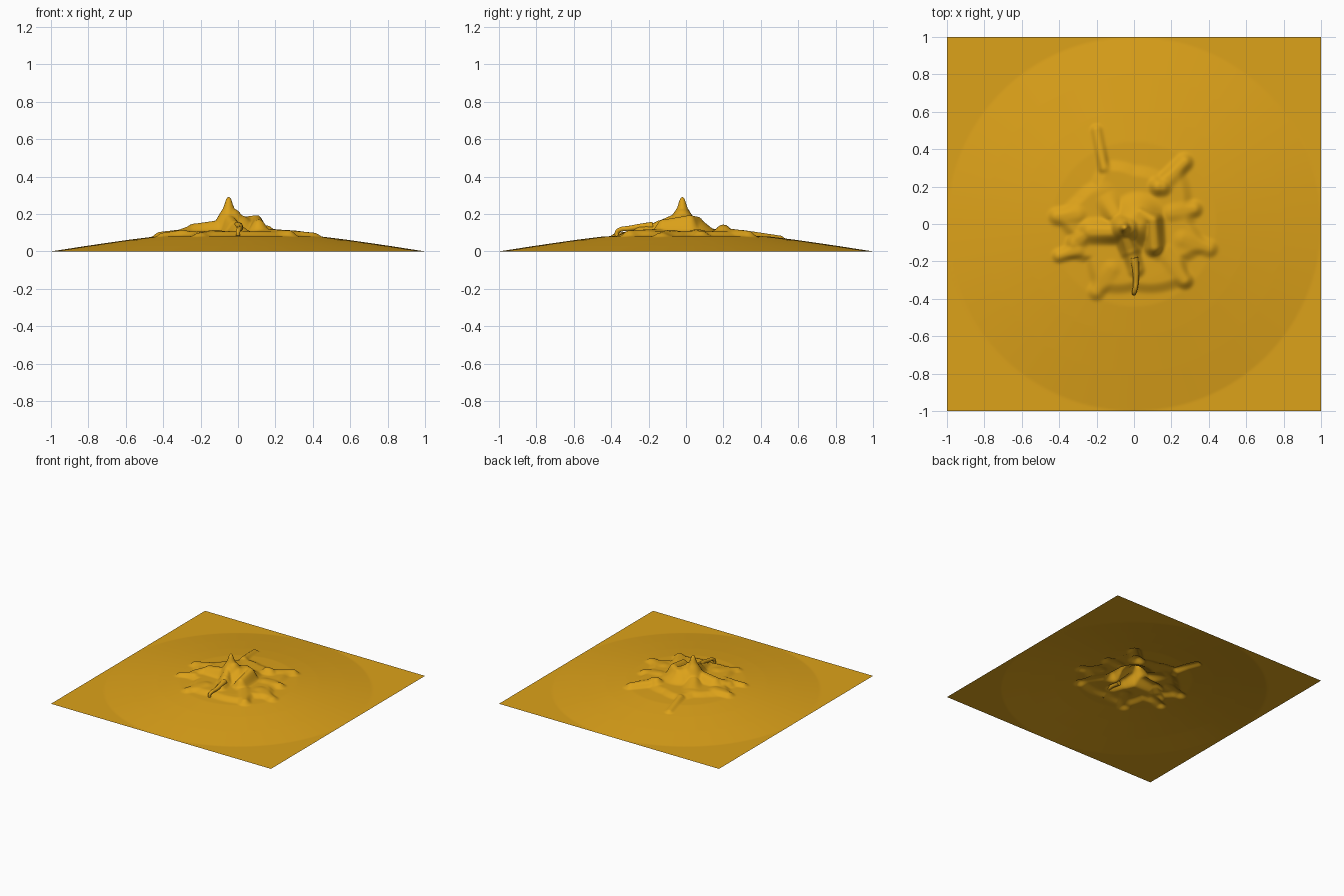
import bpy, bmesh, math

if "Cube" in bpy.data.objects:
    bpy.data.objects.remove(bpy.data.objects["Cube"])

# Broad dome: radius -> height, flat outside the unit circle
DOME = [(0, .085), (.3, .085), (.44, .08), (.6, .06), (.8, .031), (1.0, 0), (2, 0)]

# Irregular plateau outline (angle in degrees, radius)
RIM = [(0, .34), (20, .34), (48, .41), (62, .32), (90, .32), (115, .38), (135, .33),
       (155, .36), (178, .43), (190, .37), (203, .43), (218, .34), (240, .42),
       (270, .37), (310, .43), (325, .36), (342, .42), (360, .34)]

# Ridges: x1, y1, height1, x2, y2, height2, width
RIDGES = [
    (-.05, -.02, .292, -.05, -.02, .285, .05),    # summit
    (-.05, -.02, .235, -.03, -.02, .225, .10),    # summit skirt
    (.00, .00, .195, .02, .02, .185, .14),        # central mound
    (.03, .06, .185, .10, .02, .193, .06),        # curled shoulder
    (.10, .02, .193, .11, -.12, .17, .06),
    (.11, -.12, .16, .13, -.15, .12, .05),
    (-.05, -.06, .20, -.02, -.14, .165, .06),     # front spur
    (-.02, -.14, .16, .01, -.24, .135, .05),
    (-.08, -.04, .17, -.23, -.04, .148, .07),     # left arm
    (-.23, -.04, .148, -.31, -.10, .115, .05),
    (-.10, .05, .15, -.16, .16, .115, .07),
    (.13, .20, .143, .15, .20, .138, .055),       # rear bump
    (.14, .20, .125, .27, .33, .11, .05),
    (-.16, .30, .115, -.20, .50, .085, .035),     # rear crest
    (-.30, .05, .118, -.41, .04, .105, .05),      # outer lobes
    (-.30, -.14, .115, -.40, -.17, .10, .04),
    (-.12, -.24, .115, -.20, -.36, .10, .05),
    (.16, -.15, .12, .27, -.30, .112, .05),
    (.26, -.08, .115, .40, -.13, .10, .05),
    (.20, .06, .118, .32, .08, .11, .05),
]

def lerp_table(table, t):
    for (a, va), (b, vb) in zip(table, table[1:]):
        if t <= b:
            return va + (vb - va) * (t - a) / (b - a)
    return table[-1][1]

def smooth(t):
    t = max(0, min(1, t))
    return t * t * (3 - 2 * t)

def height(x, y):
    r = math.hypot(x, y)
    base = lerp_table(DOME, r)
    if r > .62:
        return base
    edge = lerp_table(RIM, math.degrees(math.atan2(y, x)) % 360)
    base += .022 * smooth((edge - r) / .07)
    extra = 0
    for x1, y1, h1, x2, y2, h2, w in RIDGES:
        dx, dy = x2 - x1, y2 - y1
        n = dx * dx + dy * dy
        t = max(0, min(1, ((x - x1) * dx + (y - y1) * dy) / n)) if n else 0
        d = math.hypot(x - x1 - t * dx, y - y1 - t * dy)
        lift = (h1 + (h2 - h1) * t - base) * smooth(1.15 - d / w)
        extra = max(extra, lift)
    return base + extra

def finish(ob):
    for p in ob.data.polygons:
        p.use_smooth = True
    ob.data.materials.append(gold)

gold = bpy.data.materials.new("ochre")
gold.diffuse_color = (.72, .36, .01, 1)
gold.use_nodes = True
gold.node_tree.nodes["Principled BSDF"].inputs["Base Color"].default_value = gold.diffuse_color

# Terrain sheet, open underneath
bm = bmesh.new()
bmesh.ops.create_grid(bm, x_segments=220, y_segments=220, size=1)
for v in bm.verts:
    v.co.z = height(v.co.x, v.co.y)
for _ in range(1):
    bmesh.ops.smooth_vert(bm, verts=[v for v in bm.verts if v.co.xy.length < .55],
                          factor=.5, use_axis_z=True)
mesh = bpy.data.meshes.new("terrain_sheet")
bm.to_mesh(mesh)
bm.free()
terrain = bpy.data.objects.new("terrain_sheet", mesh)
bpy.context.collection.objects.link(terrain)
finish(terrain)

# Overhanging hooked tendril at the front
curve = bpy.data.curves.new("hooked_tendril", 'CURVE')
curve.dimensions = '3D'
curve.bevel_depth = .016
curve.bevel_resolution = 3
curve.use_fill_caps = True
path = [(0, -.18, .135, 1.5), (.01, -.25, .13, 1.1), (.01, -.31, .122, .9),
        (.005, -.35, .117, .8), (0, -.368, .103, .75), (0, -.37, .083, .7)]
spline = curve.splines.new('BEZIER')
spline.bezier_points.add(len(path) - 1)
for bp, (x, y, z, rad) in zip(spline.bezier_points, path):
    bp.co = (x, y, z)
    bp.radius = rad
    bp.handle_left_type = bp.handle_right_type = 'AUTO'
tendril = bpy.data.objects.new("hooked_tendril", curve)
bpy.context.collection.objects.link(tendril)
bpy.context.view_layer.objects.active = tendril
tendril.select_set(True)
bpy.ops.object.convert(target='MESH')
finish(bpy.context.view_layer.objects.active)
